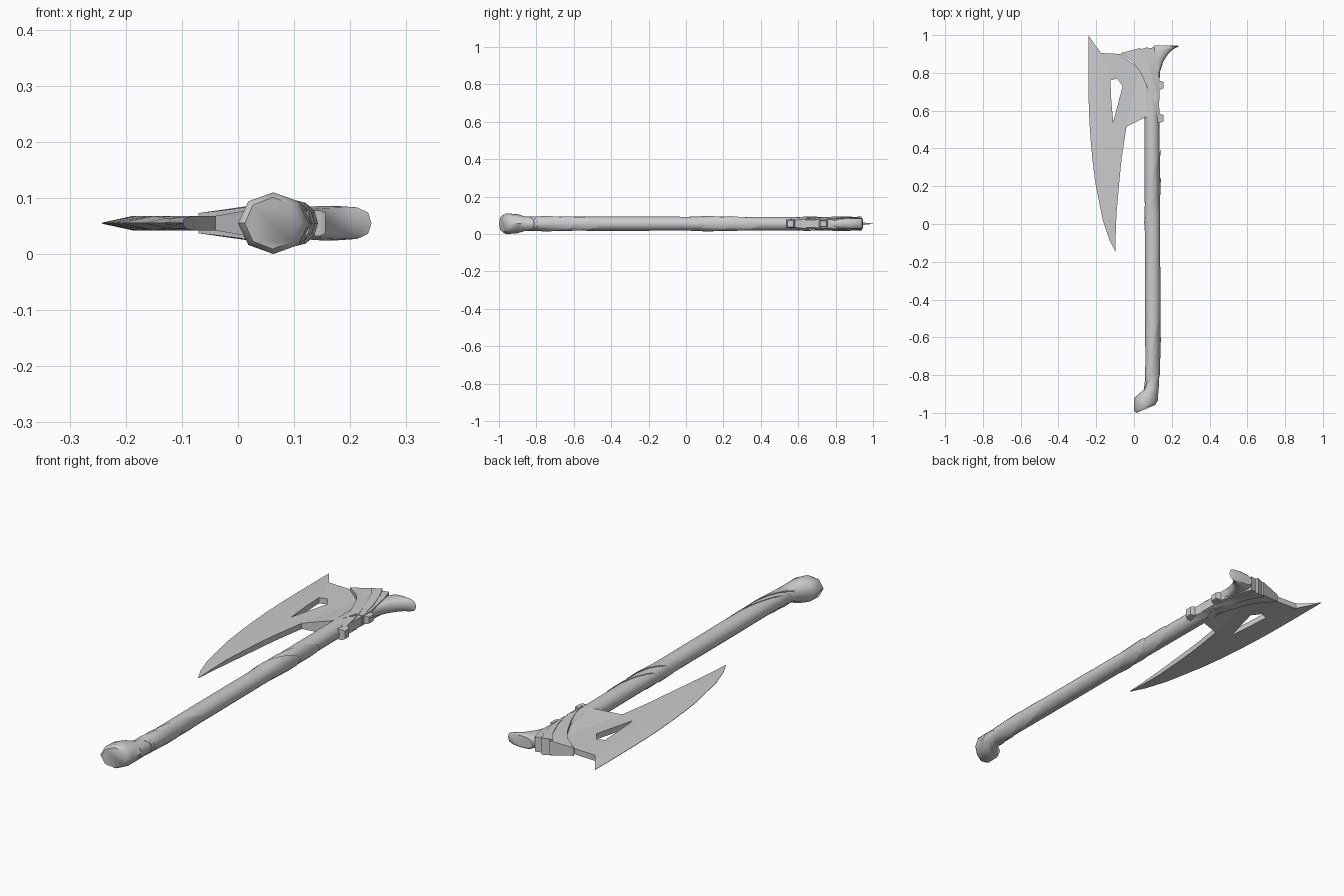
import bpy, bmesh, math

ZC = 0.055  # the axe lies flat: everything mirrors about this height

steel = bpy.data.materials.new("pale_grey")
steel.diffuse_color = (0.6, 0.6, 0.6, 1)


def finish(name, bm, angle):
    bmesh.ops.remove_doubles(bm, verts=bm.verts, dist=0.0002)
    bmesh.ops.recalc_face_normals(bm, faces=bm.faces)
    me = bpy.data.meshes.new(name)
    bm.to_mesh(me)
    bm.free()
    me.materials.append(steel)
    ob = bpy.data.objects.new(name, me)
    bpy.context.collection.objects.link(ob)
    bpy.ops.object.select_all(action='DESELECT')
    ob.select_set(True)
    bpy.context.view_layer.objects.active = ob
    bpy.ops.object.shade_smooth_by_angle(angle=math.radians(angle))
    return ob


def loft(name, rings, sides=12, power=1.0, angle=35):
    """Rings along y: (y, slant, centre x, half width, half height)."""
    bm = bmesh.new()
    loops = []
    for y, slant, cx, rx, rz in rings:
        loop = []
        for i in range(sides):
            a = 2 * math.pi * i / sides
            c, s = math.cos(a), math.sin(a)
            dx = rx * math.copysign(abs(c) ** power, c)
            dz = rz * math.copysign(abs(s) ** power, s)
            loop.append(bm.verts.new((cx + dx, y + slant * dx, ZC + dz)))
        loops.append(loop)
    for a, b in zip(loops, loops[1:]):
        for i in range(sides):
            j = (i + 1) % sides
            bm.faces.new((a[i], a[j], b[j], b[i]))
    bm.faces.new(loops[0])
    bm.faces.new(loops[-1])
    return finish(name, bm, angle)


def plate(name, rows, angle=25):
    """Grid of (x, y, half thickness), mirrored top to bottom with side walls."""
    bm = bmesh.new()
    top = [[bm.verts.new((x, y, ZC + h)) for x, y, h in r] for r in rows]
    bot = [[bm.verts.new((x, y, ZC - h)) for x, y, h in r] for r in rows]
    n, m = len(rows), len(rows[0])
    for g in (top, bot):
        for i in range(n - 1):
            for j in range(m - 1):
                bm.faces.new((g[i][j], g[i + 1][j], g[i + 1][j + 1], g[i][j + 1]))
    rim = [(i, 0) for i in range(n)] + [(n - 1, j) for j in range(1, m)]
    rim += [(i, m - 1) for i in range(n - 2, -1, -1)] + [(0, j) for j in range(m - 2, 0, -1)]
    for (i, j), (k, l) in zip(rim, rim[1:] + rim[:1]):
        bm.faces.new((top[i][j], top[k][l], bot[k][l], bot[i][j]))
    return finish(name, bm, angle)


# Handle shaft
loft("handle", [(-0.88, 0, 0.094, 0.036, 0.036), (-0.72, 0, 0.099, 0.039, 0.037),
                (-0.4, 0, 0.099, 0.041, 0.038), (0.1, 0, 0.097, 0.040, 0.037),
                (0.6, 0, 0.094, 0.040, 0.037), (0.92, 0, 0.085, 0.034, 0.034)])

# Pommel with slanted end
loft("pommel", [(-0.979, 0.42, 0.062, 0.050, 0.046), (-0.962, 0.42, 0.063, 0.063, 0.055),
                (-0.905, 0.25, 0.065, 0.064, 0.052), (-0.865, 0.3, 0.092, 0.040, 0.040),
                (-0.80, 0.5, 0.096, 0.037, 0.037)], sides=8, angle=48)

# Slanted leather wraps, each stepping proud of the shaft at its upper edge
for name, y0, s0, y1, s1, cx in (("lower_wrap_long", -0.83, 1.0, -0.65, 4.6, 0.099),
                                 ("lower_wrap_short", -0.84, 0.8, -0.74, 3.2, 0.098),
                                 ("upper_wrap_long", 0.04, 2.5, 0.24, 3.6, 0.097),
                                 ("upper_wrap_short", 0.0, 2.0, 0.13, 2.6, 0.098)):
    extra = 0.002 if "short" in name else 0.0
    loft(name, [(y0, s0, cx, 0.038, 0.0365), (y1, s1, cx, 0.0425 + extra, 0.040 + extra)])

# Blade: cutting edge, bevel line, inner line; running from top spike to lower tip
E, T = 0.001, 0.013
plate("blade", [
    [(-0.242, 1.0, E), (-0.215, 0.96, 0.005), (-0.175, 0.905, 0.012)],
    [(-0.242, 0.80, E), (-0.187, 0.77, T), (-0.125, 0.76, T)],
    [(-0.240, 0.65, E), (-0.184, 0.65, T), (-0.120, 0.65, T)],
    [(-0.236, 0.54, E), (-0.178, 0.54, T), (-0.110, 0.54, T)],
    [(-0.229, 0.44, E), (-0.168, 0.46, T), (-0.040, 0.515, T)],
    [(-0.219, 0.33, E), (-0.160, 0.34, T), (-0.065, 0.35, T)],
    [(-0.205, 0.22, E), (-0.150, 0.23, T), (-0.077, 0.235, T)],
    [(-0.165, 0.02, E), (-0.128, 0.035, 0.009), (-0.093, 0.05, 0.010)],
    [(-0.132, -0.08, E), (-0.114, -0.07, 0.004), (-0.097, -0.06, 0.005)],
    [(-0.099, -0.145, E), (-0.098, -0.144, E), (-0.097, -0.143, E)]])

# Plate around the window, joining blade to head
plate("blade_bridge", [[(-0.175, 0.905, T), (-0.125, 0.76, T)],
                       [(-0.07, 0.90, T), (-0.09, 0.77, T)],
                       [(0.03, 0.82, T), (-0.06, 0.73, T)],
                       [(-0.04, 0.515, T), (-0.11, 0.54, T)]])

# Thickening web between blade and handle
plate("blade_web", [[(-0.04, 0.515, T), (0.03, 0.82, T)],
                    [(0.09, 0.58, 0.036), (0.12, 0.68, 0.036)]])

# Overlapping straps sweeping across the head
plate("head_strap_wide", [[(-0.07, 0.905, 0.018), (0.035, 0.932, 0.033)],
                          [(-0.01, 0.86, 0.025), (0.06, 0.875, 0.035)],
                          [(0.03, 0.81, 0.031), (0.09, 0.80, 0.036)],
                          [(0.07, 0.725, 0.037), (0.115, 0.72, 0.034)],
                          [(0.105, 0.63, 0.038), (0.131, 0.64, 0.026)],
                          [(0.128, 0.56, 0.027), (0.138, 0.57, 0.018)]])
plate("head_strap_middle", [[(0.025, 0.92, 0.036), (0.07, 0.937, 0.038)],
                            [(0.06, 0.87, 0.038), (0.095, 0.885, 0.036)],
                            [(0.092, 0.79, 0.038), (0.12, 0.80, 0.030)],
                            [(0.12, 0.69, 0.032), (0.135, 0.70, 0.022)]])
plate("head_strap_back", [[(0.055, 0.925, 0.032), (0.105, 0.935, 0.034)],
                          [(0.085, 0.87, 0.034), (0.125, 0.87, 0.033)],
                          [(0.105, 0.76, 0.033), (0.135, 0.76, 0.022)],
                          [(0.115, 0.60, 0.030), (0.133, 0.60, 0.020)]])

# Flared spur at the back of the head
loft("back_spur", [(0.76, 0, 0.105, 0.030, 0.020), (0.81, 0, 0.110, 0.029, 0.026),
                   (0.86, 0, 0.122, 0.033, 0.029), (0.895, 0.1, 0.138, 0.042, 0.030),
                   (0.92, 0.1, 0.152, 0.055, 0.031), (0.94, 0, 0.172, 0.066, 0.031),
                   (0.945, 0, 0.170, 0.060, 0.026)], sides=12, power=0.7, angle=40)

# Pegs on the back of the head
for name, y, h in (("upper_peg", 0.735, 0.018), ("lower_peg", 0.56, 0.023)):
    plate(name, [[(0.10, y - 0.025, h), (0.10, y + 0.025, h)],
                 [(0.145, y - 0.022, h), (0.145, y + 0.022, h)],
                 [(0.156, y - 0.016, h * 0.8), (0.156, y + 0.016, h * 0.8)]])
